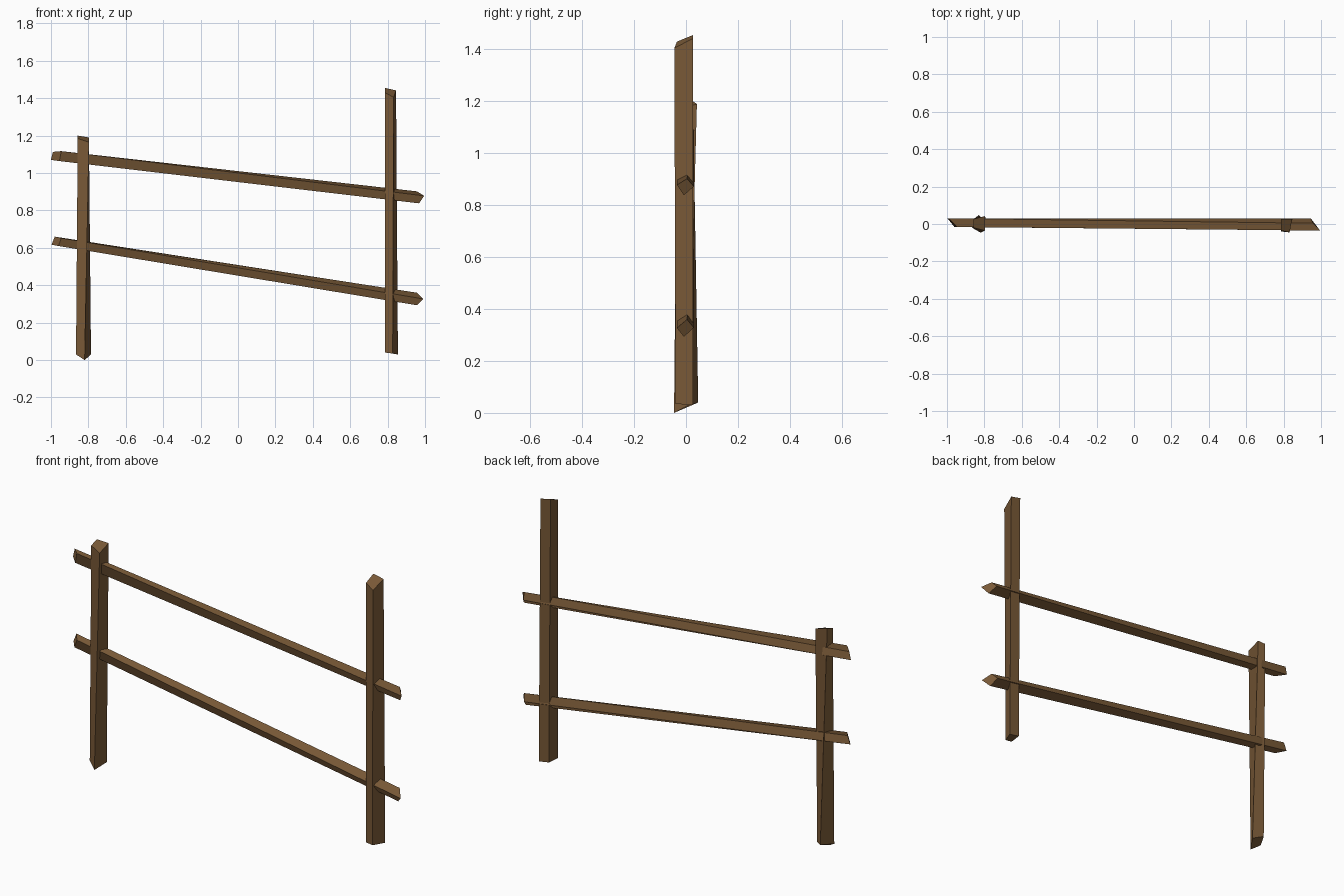
import bpy, bmesh

wood = bpy.data.materials.new("rough_wood")
wood.diffuse_color = (0.19, 0.10, 0.038, 1)


def beam(name, start, end):
    """Four-sided hewn beam lofted between two uneven end cuts."""
    bm = bmesh.new()
    a = [bm.verts.new(p) for p in start]
    b = [bm.verts.new(p) for p in end]
    for i in range(4):
        j = (i + 1) % 4
        bm.faces.new((a[i], a[j], b[j], b[i]))
    bm.faces.new(a[::-1])
    bm.faces.new(b)
    bmesh.ops.recalc_face_normals(bm, faces=bm.faces[:])
    mesh = bpy.data.meshes.new(name)
    bm.to_mesh(mesh)
    bm.free()
    mesh.materials.append(wood)
    obj = bpy.data.objects.new(name, mesh)
    bpy.context.collection.objects.link(obj)
    return obj


# Short post, twisted between foot and top
beam("left_post",
     [(-0.866, -0.02, 0.03), (-0.82, -0.046, 0.0), (-0.786, 0.01, 0.03), (-0.83, 0.047, 0.04)],
     [(-0.857, -0.02, 1.185), (-0.797, -0.035, 1.165), (-0.797, 0.042, 1.19), (-0.857, 0.027, 1.2)])

# Tall post with slanted top
beam("right_post",
     [(0.787, -0.04, 0.04), (0.827, -0.04, 0.035), (0.855, 0.027, 0.03), (0.795, 0.027, 0.04)],
     [(0.785, -0.035, 1.43), (0.832, -0.045, 1.405), (0.845, 0.027, 1.442), (0.785, 0.027, 1.455)])

# Sloping rails: front, top, back, bottom corners at each mitred end
beam("upper_rail",
     [(-0.945, -0.016, 1.117), (-0.99, 0.03, 1.113), (-1.0, 0.03, 1.07), (-0.955, -0.016, 1.064)],
     [(0.995, -0.035, 0.878), (0.957, 0.004, 0.902), (0.945, 0.03, 0.872), (0.968, -0.008, 0.838)])
beam("lower_rail",
     [(-0.945, -0.016, 0.652), (-0.98, 0.03, 0.66), (-0.997, 0.03, 0.617), (-0.96, -0.016, 0.61)],
     [(0.99, -0.035, 0.327), (0.957, 0.004, 0.36), (0.94, 0.03, 0.328), (0.957, -0.008, 0.293)])
